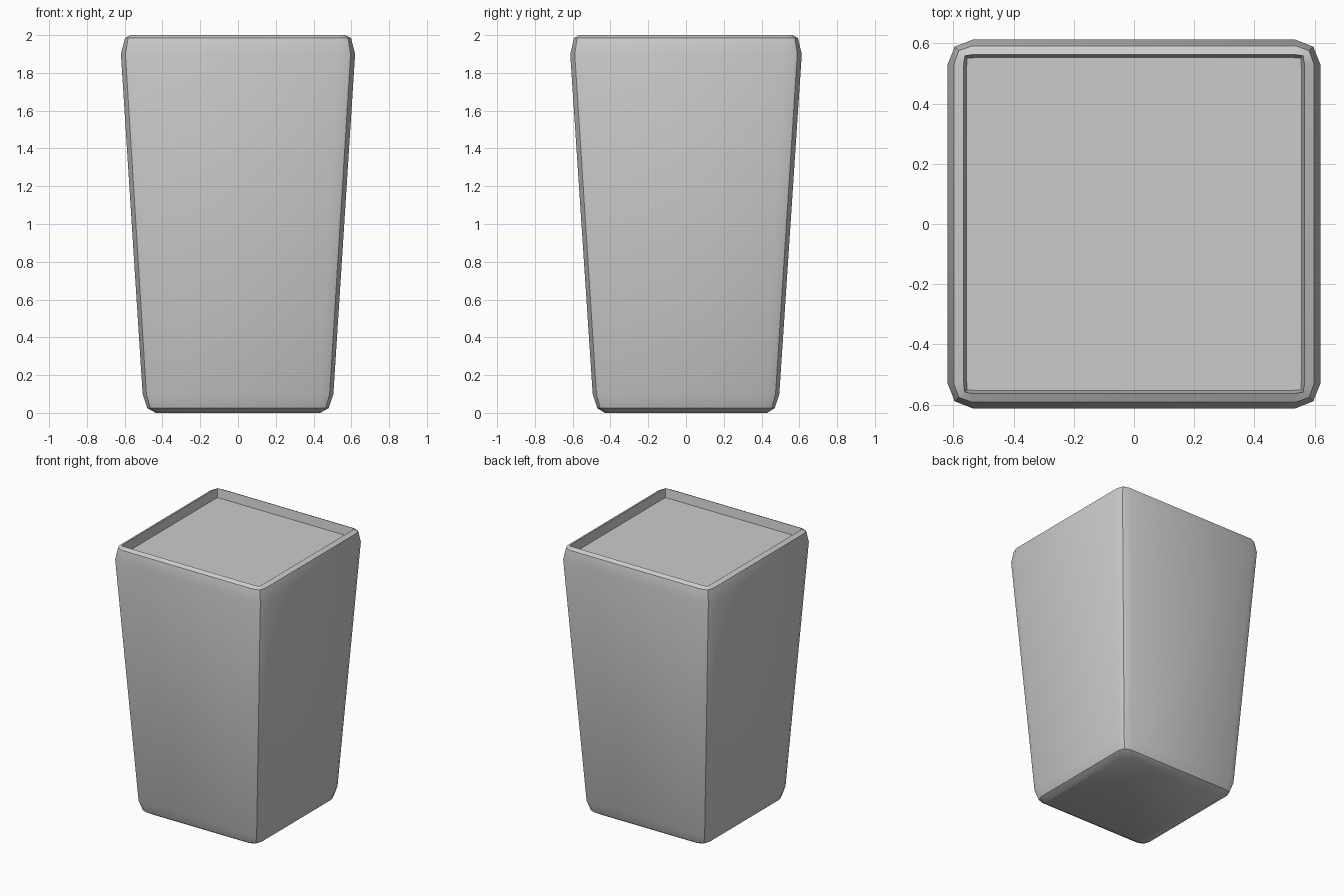
import bpy, bmesh

if "Cube" in bpy.data.objects:
    bpy.data.objects.remove(bpy.data.objects["Cube"])


def ring(bm, hx, hy, z, pull, back):
    """Rounded square loop: three points per corner, the middle one pulled in."""
    quarter = [(hx, hy - back), (hx - pull, hy - pull), (hx - back, hy)]
    pts = quarter[:]
    pts += [(-x, y) for x, y in reversed(quarter)]
    pts += [(-x, -y) for x, y in quarter]
    pts += [(x, -y) for x, y in reversed(quarter)]
    return [bm.verts.new((x, y, z)) for x, y in pts]


# Profile from the base, up the tapered side, over the rim and down to the floor
# (half width x, half width y, height, corner pull-in, corner set-back)
profile = [
    (0.435, 0.43, 0.0, 0.010, 0.05),
    (0.48, 0.47, 0.025, 0.016, 0.06),
    (0.505, 0.494, 0.10, 0.020, 0.07),
    (0.62, 0.613, 1.90, 0.024, 0.085),
    (0.598, 0.592, 1.985, 0.016, 0.06),
    (0.566, 0.563, 2.0, 0.004, 0.03),
    (0.556, 0.553, 1.935, 0.002, 0.03),
]

bm = bmesh.new()
rings = [ring(bm, *p) for p in profile]
for low, high in zip(rings, rings[1:]):
    n = len(low)
    for i in range(n):
        j = (i + 1) % n
        bm.faces.new((low[i], low[j], high[j], high[i]))

# Base and recessed floor
bm.faces.new(list(reversed(rings[0])))
bm.faces.new(rings[-1])
bmesh.ops.recalc_face_normals(bm, faces=bm.faces)

mesh = bpy.data.meshes.new("tapered_planter")
bm.to_mesh(mesh)
bm.free()
planter = bpy.data.objects.new("tapered_planter", mesh)
bpy.context.collection.objects.link(planter)

# Smooth sides with crisp corner and rim edges
bpy.context.view_layer.objects.active = planter
planter.select_set(True)
bpy.ops.object.shade_smooth_by_angle(angle=0.56)
